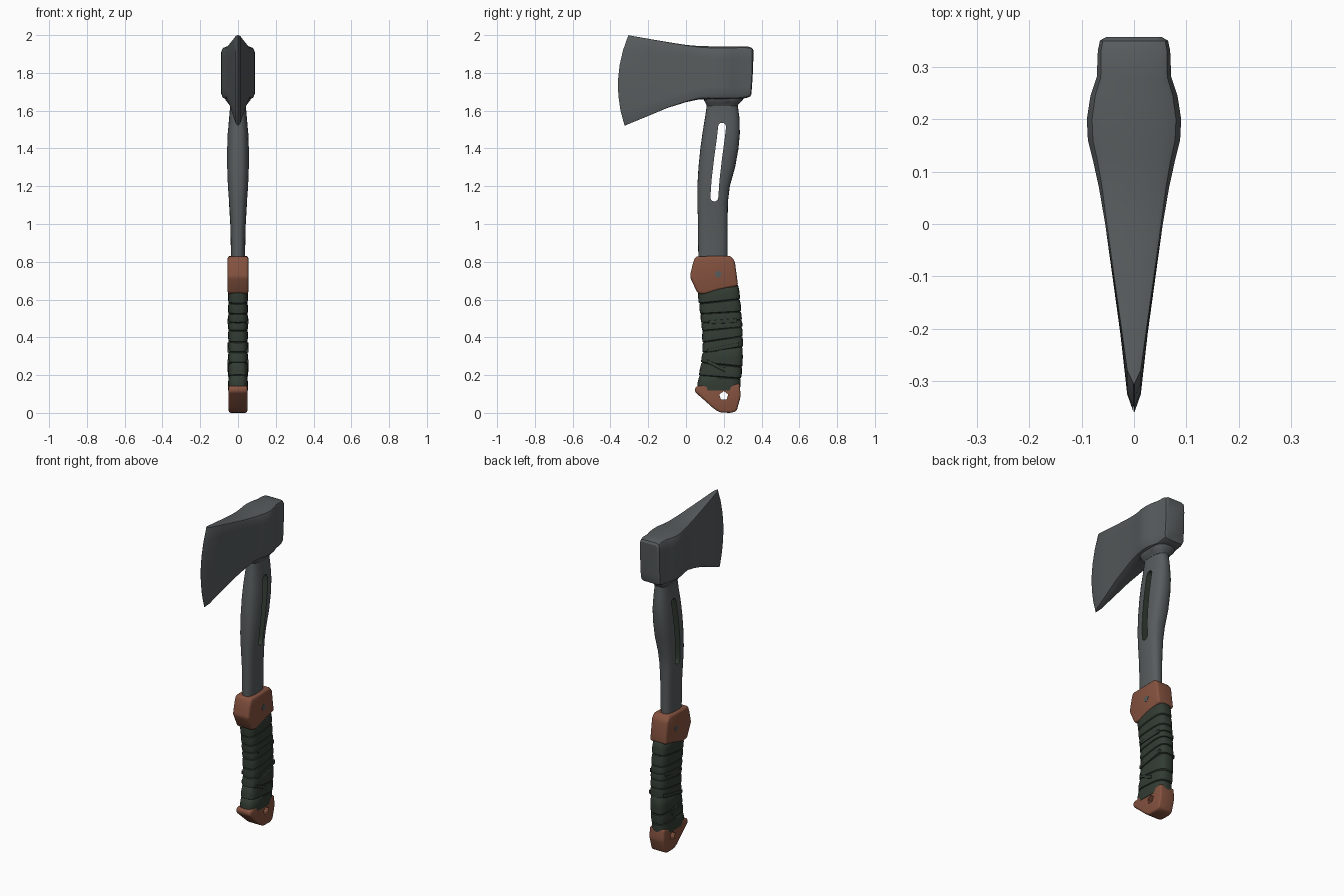
import bpy, bmesh, math
from mathutils import Vector

cube = bpy.data.objects.get("Cube")
if cube:
    bpy.data.objects.remove(cube, do_unlink=True)


def material(name, rgb):
    m = bpy.data.materials.new(name)
    m.use_nodes = True
    m.diffuse_color = (*rgb, 1)
    bsdf = next(n for n in m.node_tree.nodes if n.type == 'BSDF_PRINCIPLED')
    bsdf.inputs["Base Color"].default_value = (*rgb, 1)
    bsdf.inputs["Roughness"].default_value = 0.7
    return m


STEEL = material("steel grey", (0.095, 0.106, 0.11))
RUST = material("rust brown", (0.235, 0.085, 0.05))
GREEN = material("dark green", (0.032, 0.045, 0.033))


def finish(bm, name, mat, angle=35):
    bmesh.ops.recalc_face_normals(bm, faces=bm.faces)
    mesh = bpy.data.meshes.new(name)
    bm.to_mesh(mesh)
    bm.free()
    mesh.materials.append(mat)
    mesh.shade_smooth()
    mesh.set_sharp_from_angle(angle=math.radians(angle))
    ob = bpy.data.objects.new(name, mesh)
    bpy.context.collection.objects.link(ob)
    return ob


def skin(rings):
    """Join equal rings of points into a closed tube with capped ends."""
    bm = bmesh.new()
    loops = [[bm.verts.new(p) for p in ring] for ring in rings]
    n = len(loops[0])
    for a, b in zip(loops, loops[1:]):
        for i in range(n):
            j = (i + 1) % n
            bm.faces.new((a[i], a[j], b[j], b[i]))
    bm.faces.new(loops[0])
    bm.faces.new(loops[-1])
    return bm


def oval(z, y0, y1, half, power=2.6, tilt=0, count=28):
    """Rounded-box ring; tilt raises its rear side."""
    ring = []
    for i in range(count):
        a = 2 * math.pi * i / count
        c, s = math.cos(a), math.sin(a)
        u = math.copysign(abs(c) ** (2 / power), c)
        v = math.copysign(abs(s) ** (2 / power), s)
        ring.append((half * u, (y0 + y1) / 2 + (y1 - y0) / 2 * v, z + tilt * v))
    return ring


def plate(name, outline, half, mat, bevel=0):
    """Side outline (y, z) extruded to both sides of x = 0."""
    bm = bmesh.new()
    face = bm.faces.new([bm.verts.new((-half, y, z)) for y, z in outline])
    out = bmesh.ops.extrude_face_region(bm, geom=[face])
    moved = [g for g in out["geom"] if isinstance(g, bmesh.types.BMVert)]
    bmesh.ops.translate(bm, verts=moved, vec=(2 * half, 0, 0))
    if bevel:
        bmesh.ops.recalc_face_normals(bm, faces=bm.faces)
        bmesh.ops.bevel(bm, geom=bm.edges[:], offset=bevel, segments=3,
                        profile=0.5, affect='EDGES', clamp_overlap=True)
    return finish(bm, name, mat)


def cut(ob, cutter):
    """Subtract the cutter, keeping its material on the cut walls."""
    cutter.hide_render = True
    mod = ob.modifiers.new("cut", 'BOOLEAN')
    mod.operation = 'DIFFERENCE'
    mod.solver = 'EXACT'
    mod.material_mode = 'TRANSFER'
    mod.object = cutter
    graph = bpy.context.evaluated_depsgraph_get()
    mesh = bpy.data.meshes.new_from_object(ob.evaluated_get(graph))
    ob.modifiers.clear()
    ob.data = mesh
    bpy.data.objects.remove(cutter, do_unlink=True)
    mesh.set_sharp_from_angle(angle=math.radians(35))


def disc(y, z, r, sides=5):
    return [(y + r * math.sin(2 * math.pi * i / sides),
             z + r * math.cos(2 * math.pi * i / sides)) for i in range(sides)]


# Steel shaft: z, front y, rear y, half width
shaft_rows = [
    (0.6, .07, .22, .036), (0.83, .065, .22, .037), (1.0, .064, .22, .041),
    (1.12, .06, .222, .048), (1.2, .06, .232, .054), (1.3, .066, .26, .058),
    (1.4, .076, .278, .058), (1.48, .087, .285, .055), (1.56, .1, .283, .047),
    (1.62, .109, .275, .042), (1.72, .115, .27, .042)]
shaft = finish(skin([oval(*r) for r in shaft_rows]), "shaft", STEEL)

# Long slot through the shaft
path = [Vector(p) for p in [(.15, 1.14), (.156, 1.23), (.17, 1.35), (.185, 1.46), (.191, 1.515)]]
R = 0.021
slot = [(p.x + R, p.y) for p in path]
slot += [(path[-1].x + R * math.cos(a), path[-1].y + R * math.sin(a))
         for a in [math.pi * k / 6 for k in range(1, 6)]]
slot += [(p.x - R, p.y) for p in reversed(path)]
slot += [(path[0].x - R * math.cos(a), path[0].y - R * math.sin(a))
         for a in [math.pi * k / 6 for k in range(1, 6)]]
cut(shaft, plate("slot_cutter", slot, 0.2, GREEN))

# Axe head: y at top, middle and bottom, half width, top z, bottom z, corner size
head_rows = [
    (-.305, -.36, -.325, .0006, 2.0, 1.52, 0),
    (-.28, -.325, -.295, .013, 1.995, 1.533, .001),
    (-.19, -.21, -.2, .026, 1.979, 1.572, .003),
    (-.09, -.1, -.1, .041, 1.962, 1.614, .006),
    (0, 0, 0, .055, 1.948, 1.645, .011),
    (.07, .07, .07, .067, 1.942, 1.66, .02),
    (.12, .12, .12, .078, 1.941, 1.66, .028),
    (.16, .16, .16, .088, 1.941, 1.658, .032),
    (.2, .2, .2, .09, 1.941, 1.658, .033),
    (.245, .245, .245, .083, 1.941, 1.658, .03),
    (.28, .28, .275, .071, 1.941, 1.66, .025),
    (.33, .33, .322, .069, 1.939, 1.668, .02),
    (.349, .349, .34, .065, 1.932, 1.675, .018),
    (.357, .354, .346, .053, 1.92, 1.688, .012)]


def head_ring(yt, ym, yb, w, zt, zb, c):
    half = [(w - c, zt), (w - .3 * c, zt - .3 * c), (w, zt - c)]
    half += [(w, zt - c + (zb - zt + 2 * c) * k / 6) for k in range(1, 6)]
    half += [(w, zb + c), (w - .3 * c, zb + .3 * c), (w - c, zb)]

    def point(x, z):
        t = (zt - z) / (zt - zb)
        y = yt * (1 - t) * (1 - 2 * t) + 4 * ym * t * (1 - t) + yb * t * (2 * t - 1)
        return (x, y, z)
    return [point(x, z) for x, z in half] + [point(-x, z) for x, z in reversed(half)]


finish(skin([head_ring(*r) for r in head_rows]), "axe_head", STEEL, 28)

# Flared socket under the head
socket_rows = [(1.625, .112, .272, .043), (1.637, .105, .28, .05),
               (1.655, .095, .3, .066), (1.69, .085, .315, .07)]
finish(skin([oval(*r, power=3) for r in socket_rows]), "head_socket", STEEL)

# Upper collar with a pin on each side
collar = [(.05, .828), (.235, .832), (.258, .805), (.276, .672), (.18, .652),
          (.1, .628), (.062, .632), (.02, .72), (.036, .79)]
plate("upper_collar", collar, 0.055, RUST, 0.014)
plate("collar_pin", disc(.17, .735, .019), 0.0565, STEEL)

# Wrapped grip: each slanted band overlaps the one above it
grip_shape = [(.1, .06, .283), (.15, .062, .286), (.25, .08, .297), (.35, .089, .301),
              (.45, .086, .297), (.55, .074, .29), (.62, .066, .282), (.72, .06, .27)]


def grip_limits(z):
    for a, b in zip(grip_shape, grip_shape[1:]):
        if z <= b[0]:
            t = (z - a[0]) / (b[0] - a[0])
            return a[1] + (b[1] - a[1]) * t, a[2] + (b[2] - a[2]) * t


bands = [(.115, 0), (.19, -.008), (.255, -.012), (.335, .014), (.39, .016),
         (.445, .01), (.485, .008), (.53, .006), (.59, .012), (.665, .015)]
rings = []
for (z0, t0), (z1, t1) in zip(bands, bands[1:]):
    steps = [(0, -.005), (.06, .001), (.5, .002), (.94, -.001), (.99, -.005)]
    for f, grow in steps:
        z = z0 + (z1 - z0) * f
        y0, y1 = grip_limits(z)
        rings.append(oval(z, y0 - grow, y1 + grow, .051 + grow, 3.4, t0 + (t1 - t0) * f))
finish(skin(rings), "wrapped_grip", GREEN, 40)

# Raised diagonal straps on both sides of the grip
for i, (ya, za, yb, zb) in enumerate([(.11, .32, .28, .35), (.11, .265, .21, .215),
                                      (.12, .47, .27, .478)]):
    plate("grip_strap_%d" % (i + 1), [(ya, za), (yb, zb), (yb, zb + .022), (ya, za + .018)],
          0.0555, GREEN, 0.002)

# Pommel with a lanyard hole
pommel_outline = [(.05, .14), (.1, .148), (.2, .145), (.285, .155), (.289, .085),
                  (.268, .01), (.24, 0), (.18, .002), (.15, .02), (.046, .112)]
pommel = plate("pommel", pommel_outline, 0.05, RUST, 0.012)
cut(pommel, plate("hole_cutter", disc(.2, .09, .025), 0.2, RUST))
